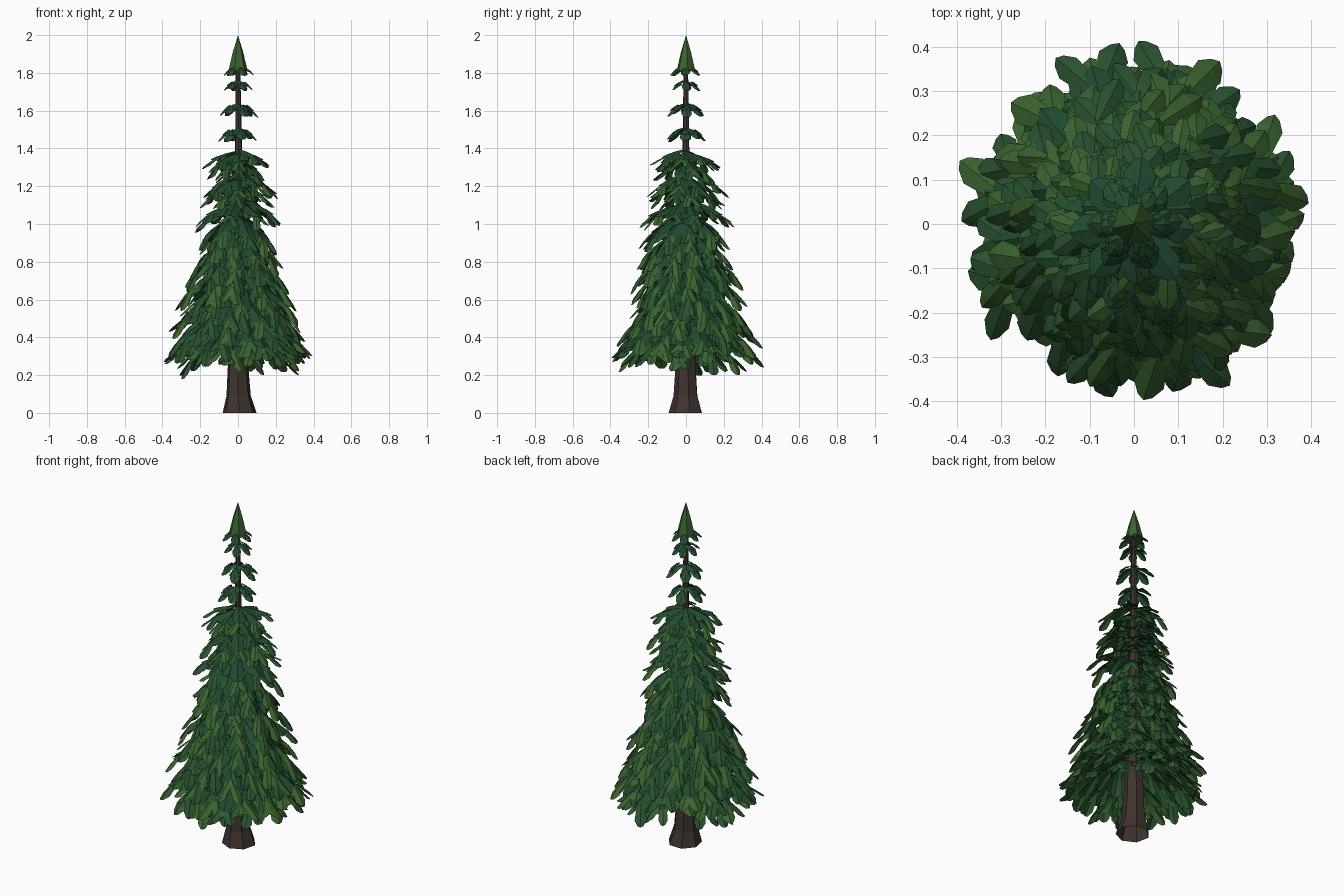
import bpy, bmesh, random
from math import sin, cos, pi, radians
from mathutils import Vector

if "Cube" in bpy.data.objects:
    bpy.data.objects.remove(bpy.data.objects["Cube"])

random.seed(11)
rnd = random.uniform


def material(name, col):
    m = bpy.data.materials.new(name)
    m.diffuse_color = (*col, 1)
    m.use_nodes = True
    m.node_tree.nodes["Principled BSDF"].inputs["Base Color"].default_value = m.diffuse_color
    return m


bark = material("bark", (0.05, 0.034, 0.027))
greens = [material("needles_deep", (0.015, 0.07, 0.03)),
          material("needles_mid", (0.022, 0.085, 0.028)),
          material("needles_light", (0.042, 0.125, 0.028))]


def finish(bm, name, mats):
    me = bpy.data.meshes.new(name)
    bm.to_mesh(me)
    bm.free()
    for m in mats:
        me.materials.append(m)
    ob = bpy.data.objects.new(name, me)
    bpy.context.collection.objects.link(ob)
    return ob


def lathe(name, profile, sides, mat):
    """Faceted body from (radius, x offset, z) rings."""
    bm = bmesh.new()
    rings = [[bm.verts.new((x + r * cos(2 * pi * i / sides + .2), r * sin(2 * pi * i / sides + .2), z))
              for i in range(sides)] for r, x, z in profile]
    for a, b in zip(rings, rings[1:]):
        for i in range(sides):
            j = (i + 1) % sides
            bm.faces.new((a[i], a[j], b[j], b[i]))
    bmesh.ops.remove_doubles(bm, verts=bm.verts, dist=1e-5)
    return finish(bm, name, [mat])


def leaf(bm, p, yaw, pitch0, pitch1, length, width, mat):
    """Folded, drooping blade with a blunt tip; pitch is degrees below level."""
    side = Vector((-sin(yaw), cos(yaw), 0))
    rows = []
    c = p.copy()
    for k, (step, w) in enumerate(((0, .35), (.35, .8), (.4, 1), (.25, .5))):
        a = radians(pitch0 + (pitch1 - pitch0) * k / 3)
        d = Vector((cos(yaw) * cos(a), sin(yaw) * cos(a), -sin(a)))
        n = Vector((cos(yaw) * sin(a), sin(yaw) * sin(a), cos(a)))
        c = c + d * length * step
        h = width * w / 2
        back = d * (-.05 * length if k == 3 else 0)
        rows.append([bm.verts.new(c - side * h - n * h * .4 + back), bm.verts.new(c),
                     bm.verts.new(c + side * h - n * h * .4 + back)])
    for a, b in zip(rows, rows[1:]):
        for i in (0, 1):
            bm.faces.new((a[i], b[i], b[i + 1], a[i + 1])).material_index = mat


def frond(bm, z0, yaw, reach, drop, pairs, size):
    """Main blade along a drooping branch, with side blades toward the tip."""
    def at(s):
        r = .015 + (reach - .015) * s
        return Vector((r * cos(yaw), r * sin(yaw), z0 - drop * s ** 1.4))
    slope = min(57.3 * drop / reach, 55)
    leaf(bm, at(.02), yaw, slope * .4, slope * 1.25, reach, size * 1.2, 0)
    leaf(bm, at(.68), yaw, slope, slope + 16, reach * .4, size * .85, 2)
    for k in range(pairs):
        s = .3 + .52 * k / max(pairs - 1, 1)
        for sg in (-1, 1):
            leaf(bm, at(s + rnd(-.04, .04)), yaw + sg * rnd(.4, .8), slope + rnd(-8, 8),
                 slope + rnd(10, 36), size * rnd(1.3, 1.8), size * rnd(.55, .8),
                 1 if s < .65 else random.choice((1, 2)))


# Trunk and pointed top
lathe("trunk", [(.092, .008, 0), (.066, .003, .09), (.056, 0, .24), (.046, 0, .55), (.03, 0, 1.0),
                (.019, .003, 1.4), (.012, 0, 1.83)], 7, bark)
lathe("top_spike", [(0, 0, 1.81), (.052, 0, 1.81), (.028, 0, 1.91), (0, 0, 2.0)], 6, greens[2])

# Small upper whorls: root height, reach, drop, leaf count
for n, (z, reach, count) in enumerate([(1.838, .088, 6), (1.762, .085, 6),
                                       (1.64, .108, 6), (1.51, .115, 6)]):
    bm = bmesh.new()
    for i in range(count):
        yaw = 2 * pi * (i + rnd(-.15, .15)) / count + n
        r = reach * rnd(.9, 1.1)
        leaf(bm, Vector((0, 0, z + rnd(-.006, .006))), yaw, 0, 52, r * 1.16, reach * .5, 1)
        for sg in (-1, 1):
            leaf(bm, Vector((cos(yaw), sin(yaw), 0)) * r * .4 + Vector((0, 0, z - .008)),
                 yaw + sg * .6, 15, 50, r * .5, reach * .28, 0)
    finish(bm, f"upper_whorl_{n}", greens)

# Full branch tiers: root height, reach, drop, frond count, side pairs, blade size
tiers = [(1.378, .14, .05, 8, 2, .062), (1.33, .12, .06, 7, 2, .058),
         (1.255, .165, .08, 9, 2, .066), (1.20, .15, .07, 7, 2, .066),
         (1.115, .19, .08, 9, 2, .072), (1.04, .205, .13, 9, 3, .078),
         (.96, .23, .17, 10, 3, .08), (.88, .26, .19, 10, 3, .084),
         (.80, .285, .20, 11, 3, .088), (.72, .31, .21, 11, 3, .09),
         (.64, .335, .21, 12, 4, .09), (.56, .355, .20, 12, 4, .092),
         (.50, .36, .18, 12, 4, .094), (.45, .31, .17, 10, 3, .09)]
for n, (z, reach, drop, count, pairs, size) in enumerate(tiers):
    bm = bmesh.new()
    for i in range(count):
        yaw = 2 * pi * (i + rnd(-.2, .2)) / count + n * 1.3
        frond(bm, z + rnd(-.02, .02), yaw, reach * rnd(.88, 1.09),
              drop * rnd(.8, 1.12), pairs, size)
    finish(bm, f"branch_tier_{n}", greens)
